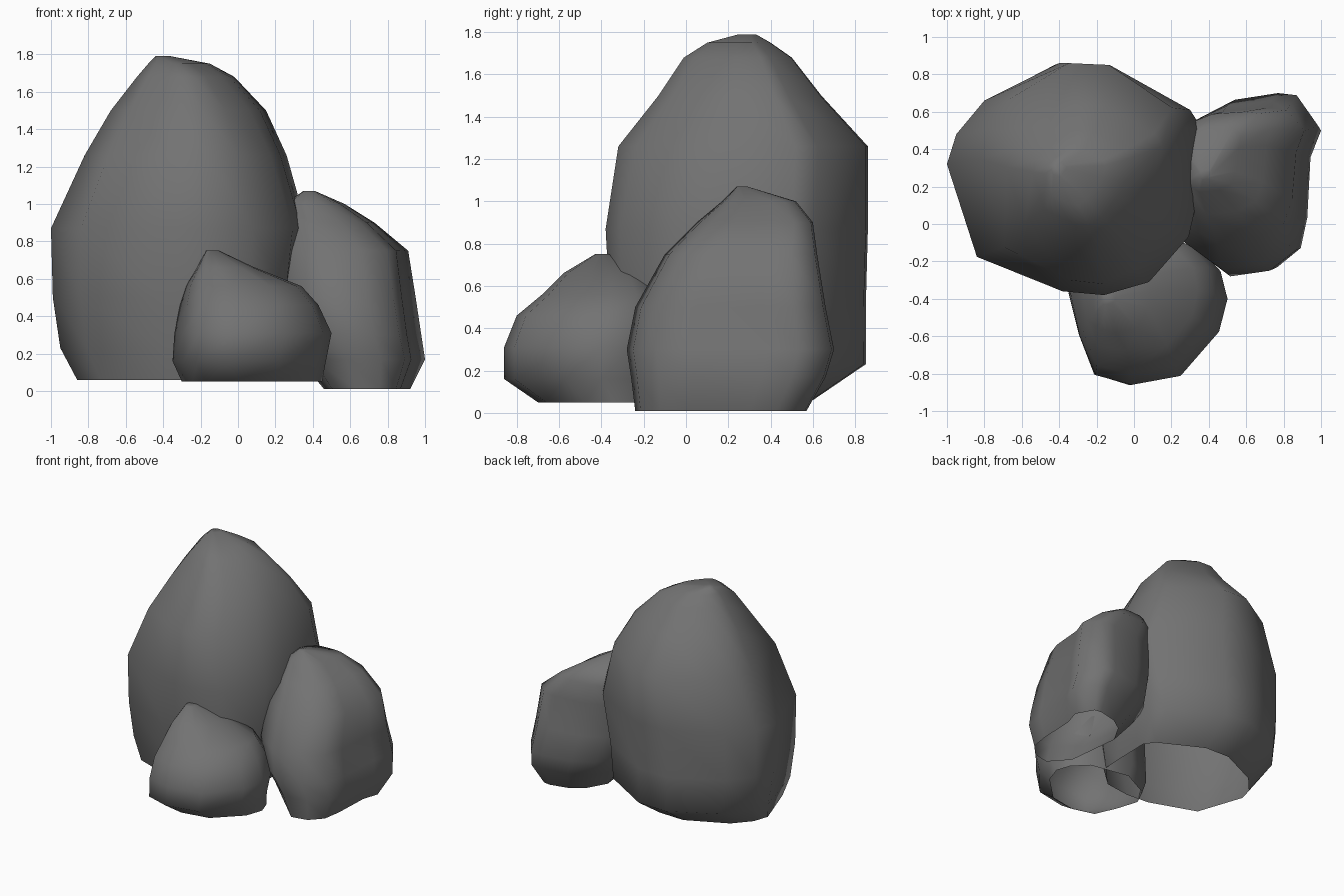
import bpy
import bmesh
import math

# Remove the default cube only
default_cube = bpy.data.objects.get("Cube")
if default_cube:
    bpy.data.objects.remove(default_cube, do_unlink=True)

# One dark stone colour for every boulder
stone = bpy.data.materials.new("dark_grey_stone")
stone_colour = (0.17, 0.17, 0.17, 1.0)
stone.use_nodes = True
stone.diffuse_color = stone_colour
shader = stone.node_tree.nodes["Principled BSDF"]
shader.inputs["Base Color"].default_value = stone_colour
shader.inputs["Roughness"].default_value = 0.9


def mix(a, b, factor):
    return a + (b - a) * factor


def normalised(outline):
    """Scale a plan outline so that its bounding box is the unit square."""
    xs = [point[0] for point in outline]
    ys = [point[1] for point in outline]
    width, depth = max(xs) - min(xs), max(ys) - min(ys)
    return [((x - min(xs)) / width, (y - min(ys)) / depth) for x, y in outline]


def make_boulder(name, foot, crown, rings):
    """Loft from the foot outline to the crown outline.

    Each ring is (z, x_min, x_max, y_min, y_max)."""
    bm = bmesh.new()
    loops = []
    for index, (z, x_min, x_max, y_min, y_max) in enumerate(rings):
        rise = (index / (len(rings) - 1)) ** 1.5
        blend = normalised([
            (mix(a[0], b[0], rise), mix(a[1], b[1], rise))
            for a, b in zip(foot, crown)
        ])
        loops.append([
            bm.verts.new((mix(x_min, x_max, u), mix(y_min, y_max, v), z))
            for u, v in blend
        ])

    # Side walls between neighbouring rings
    count = len(foot)
    for lower, upper in zip(loops, loops[1:]):
        for i in range(count):
            j = (i + 1) % count
            bm.faces.new((lower[i], lower[j], upper[j], upper[i]))

    # Small crown; the underside stays open
    bm.faces.new(loops[-1])
    bmesh.ops.recalc_face_normals(bm, faces=bm.faces[:])

    mesh = bpy.data.meshes.new(name)
    bm.to_mesh(mesh)
    bm.free()
    mesh.materials.append(stone)
    boulder = bpy.data.objects.new(name, mesh)
    bpy.context.collection.objects.link(boulder)

    # Soft worn shading
    bpy.ops.object.select_all(action="DESELECT")
    boulder.select_set(True)
    bpy.context.view_layer.objects.active = boulder
    bpy.ops.object.shade_smooth_by_angle(angle=math.radians(60))


# Tall boulder at the back, with a sloping facet on its front corner
make_boulder(
    "tall_boulder",
    foot=[
        (-1, 0.32), (-0.95, 0.48), (-0.8, 0.66), (-0.4, 0.86), (-0.13, 0.85),
        (0.3, 0.61), (0.37, 0.5), (0.36, 0.1), (0.35, -0.1),
        (0.14, -0.34), (-0.13, -0.38), (-0.37, -0.36), (-0.84, -0.18),
    ],
    crown=[
        (-1, 0.32), (-0.95, 0.48), (-0.8, 0.66), (-0.4, 0.86), (-0.13, 0.85),
        (0.3, 0.61), (0.37, 0.5), (0.27, 0.26), (0.1, 0.04),
        (-0.12, -0.21), (-0.26, -0.38), (-0.42, -0.36), (-0.84, -0.16),
    ],
    rings=[
        (0.06, -0.86, 0.2, -0.3, 0.6),
        (0.23, -0.95, 0.27, -0.34, 0.85),
        (0.5, -0.99, 0.3, -0.36, 0.85),
        (0.87, -1, 0.37, -0.38, 0.86),
        (1.26, -0.82, 0.26, -0.32, 0.86),
        (1.5, -0.68, 0.15, -0.13, 0.64),
        (1.68, -0.54, -0.02, -0.01, 0.5),
        (1.75, -0.48, -0.15, 0.1, 0.4),
        (1.79, -0.44, -0.36, 0.25, 0.33),
    ],
)

# Medium boulder at the side, undercut towards the small one
make_boulder(
    "medium_boulder",
    foot=[
        (0.2, 0.4), (0.35, 0.58), (0.52, 0.66), (0.77, 0.7), (0.87, 0.69),
        (1, 0.53), (0.93, 0.38), (0.91, 0.04), (0.87, -0.13),
        (0.72, -0.24), (0.5, -0.27), (0.28, -0.1),
    ],
    crown=[
        (0.2, 0.4), (0.3, 0.6), (0.5, 0.69), (0.77, 0.7), (0.93, 0.68),
        (1, 0.55), (0.98, 0.38), (0.95, 0.04), (0.88, -0.15),
        (0.72, -0.24), (0.44, -0.27), (0.25, -0.15),
    ],
    rings=[
        (0.01, 0.46, 0.92, -0.24, 0.57),
        (0.17, 0.33, 1, -0.26, 0.66),
        (0.3, 0.25, 0.98, -0.28, 0.7),
        (0.5, 0.2, 0.95, -0.24, 0.66),
        (0.75, 0.2, 0.91, -0.1, 0.62),
        (0.9, 0.22, 0.73, 0.05, 0.6),
        (1, 0.25, 0.57, 0.17, 0.52),
        (1.07, 0.35, 0.41, 0.24, 0.29),
    ],
)

# Small blocky boulder at the front
make_boulder(
    "small_boulder",
    foot=[
        (-0.32, -0.37), (-0.26, -0.59), (-0.18, -0.8), (0, -0.86),
        (0.24, -0.81), (0.45, -0.57), (0.5, -0.4), (0.46, -0.26),
        (0.34, -0.12), (0, -0.05), (-0.25, -0.2),
    ],
    crown=[
        (-0.32, -0.37), (-0.31, -0.66), (-0.23, -0.84), (0, -0.86),
        (0.32, -0.82), (0.48, -0.6), (0.5, -0.4), (0.48, -0.22),
        (0.36, -0.1), (0, -0.05), (-0.27, -0.17),
    ],
    rings=[
        (0.05, -0.3, 0.45, -0.7, -0.07),
        (0.16, -0.35, 0.47, -0.86, -0.05),
        (0.31, -0.34, 0.5, -0.86, -0.05),
        (0.46, -0.31, 0.43, -0.8, -0.05),
        (0.56, -0.28, 0.34, -0.68, -0.1),
        (0.66, -0.22, 0.09, -0.58, -0.18),
        (0.75, -0.17, -0.1, -0.43, -0.36),
    ],
)
